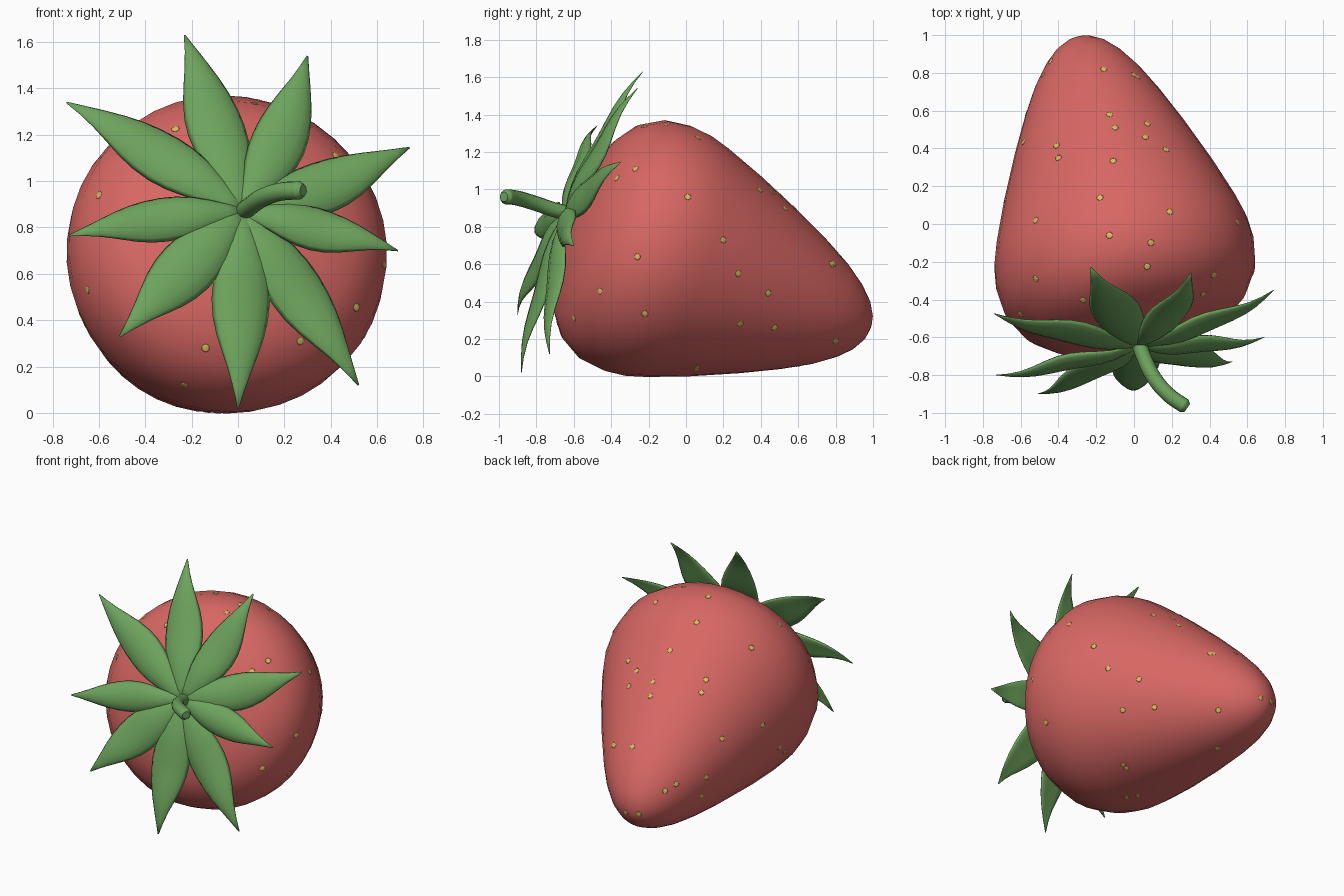
import bpy, bmesh, math
from mathutils import Vector, Matrix
from mathutils.bvhtree import BVHTree

if "Cube" in bpy.data.objects:
    bpy.data.objects.remove(bpy.data.objects["Cube"])


def material(name, rgb):
    m = bpy.data.materials.new(name)
    m.diffuse_color = (*rgb, 1)
    m.use_nodes = True
    m.node_tree.nodes["Principled BSDF"].inputs["Base Color"].default_value = m.diffuse_color
    return m


RED = material("berry red", (0.68, 0.135, 0.125))
GREEN = material("leaf green", (0.155, 0.37, 0.11))
YELLOW = material("seed yellow", (0.72, 0.50, 0.13))


def finish(name, bm, mat):
    bmesh.ops.recalc_face_normals(bm, faces=bm.faces)
    for f in bm.faces:
        f.smooth = True
    me = bpy.data.meshes.new(name)
    bm.to_mesh(me)
    me.materials.append(mat)
    ob = bpy.data.objects.new(name, me)
    bpy.context.collection.objects.link(ob)
    return ob


def loft(bm, rings):
    """Skin a list of closed point rings and cap both ends."""
    rows = [[bm.verts.new(p) for p in ring] for ring in rings]
    n = len(rows[0])
    for a, b in zip(rows, rows[1:]):
        for i in range(n):
            bm.faces.new((a[i], a[(i + 1) % n], b[(i + 1) % n], b[i]))
    bm.faces.new(rows[0])
    bm.faces.new(rows[-1])


# Berry: a profile turned round a tilted axis from stem end to tip
BASE, TIP = Vector((0.035, -0.62, 0.834)), Vector((-0.29, 0.99, 0.255))
AXIS = (TIP - BASE).normalized()
U = AXIS.cross(Vector((0, 0, 1))).normalized()
V = U.cross(AXIS)
PROFILE = [(0.0, 0.02), (0.01, 0.12), (0.03, 0.25), (0.065, 0.39), (0.11, 0.505),
           (0.19, 0.61), (0.31, 0.678), (0.45, 0.695), (0.56, 0.683), (0.67, 0.651),
           (0.89, 0.57), (1.15, 0.46), (1.35, 0.366), (1.50, 0.285), (1.61, 0.208),
           (1.68, 0.14), (1.72, 0.075), (1.735, 0.015)]
SIDES = 40
bm = bmesh.new()
loft(bm, [[BASE + AXIS * t + (U * math.cos(k * math.tau / SIDES) + V * math.sin(k * math.tau / SIDES)) * r
           for k in range(SIDES)] for t, r in PROFILE])
bm.normal_update()
finish("berry", bm, RED)
tree = BVHTree.FromBMesh(bm)

# Seeds: thin discs, dropped onto the berry from each side
RIGHT = [(-.26, .64), (.01, .96), (.2, .73), (.28, .55), (.44, .445), (.29, .28), (.475, .26),
         (.8, .19), (-.22, .335), (-.46, .455), (.78, .6), (-.27, 1.11), (-.37, 1.06), (.06, .05)]
TOP = [(-.13, .58), (-.1, .51), (.07, .53), (.06, .46), (-.41, .415), (-.4, .35), (-.11, .335),
       (.17, .395), (-.18, .14), (.19, .065), (-.52, .02), (-.13, -.06), (.09, -.1), (.07, -.225),
       (-.52, -.29), (-.16, .82), (0, .79)]
FRONT = [(-.27, 1.225), (-.6, .94), (.27, .31), (-.14, .28), (-.23, .12), (-.65, .53)]
BACK_LEFT = [(.245, .27), (.497, .37), (.148, .026), (.116, -.09), (-.11, -.07), (-.04, -.026),
             (-.36, -.206), (.632, .22), (.6, .24)]
BACK_RIGHT = [(.87, .52), (.53, .22), (-.05, .09), (-.045, -.097), (.026, -.084), (.42, 0)]


def slanted(points, heading, pitch):
    """Rays through points on a plane that faces a tilted direction."""
    c, s = math.cos(math.radians(pitch)), math.sin(math.radians(pitch))
    hx, hy = heading
    way, across, up = Vector((hx * c, hy * c, s)), Vector((hy, -hx, 0)), Vector((-hx * s, -hy * s, c))
    return [(across * u + up * v - way * 5, way) for u, v in points]


rays = [((5, y, z), (-1, 0, 0)) for y, z in RIGHT]
rays += [((x, y, 5), (0, 0, -1)) for x, y in TOP]
rays += [((x, -5, z), (0, 1, 0)) for x, z in FRONT]
rays += slanted(BACK_LEFT, (.555, -.832), -28)
rays += slanted(BACK_RIGHT, (-.636, -.772), 30)
seeds = bmesh.new()
for start, way in rays:
    hit, normal, _, _ = tree.ray_cast(Vector(start), Vector(way))
    if hit is None:
        continue
    turn = normal.to_track_quat('Z', 'Y').to_matrix().to_4x4()
    bmesh.ops.create_uvsphere(seeds, u_segments=10, v_segments=6, radius=0.018,
                              matrix=Matrix.Translation(hit) @ turn @ Matrix.Diagonal((1, 1, 0.16, 1)))
finish("seeds", seeds, YELLOW)

# Leaves: pointed, arched blades fanning out from the stem (tip, half width, sideways bend)
HUB = Vector((0.02, -0.645, 0.87))
LEAVES = [((-.23, -.23, 1.63), .128, 0), ((.30, -.26, 1.54), .12, .03), ((.74, -.35, 1.145), .118, .03),
          ((.69, -.60, .70), .10, 0), ((.52, -.73, .12), .125, 0), ((0, -.88, .02), .128, 0),
          ((-.51, -.90, .33), .128, 0), ((-.73, -.80, .765), .10, .01), ((-.74, -.475, 1.34), .12, .01)]
WIDTHS = [.28, .4, .62, .83, .96, 1, .95, .82, .62, .4, .2, .03]
for i, (tip, half, bend) in enumerate(LEAVES):
    run = Vector(tip) - HUB
    side = run.cross(AXIS).normalized()
    out = side.cross(run).normalized()
    if out.dot(AXIS) > 0:
        out.negate()
    rings = []
    for j, w in enumerate(WIDTHS):
        t = j / (len(WIDTHS) - 1)
        arch = 0.035 * math.sin(math.pi * t) + 0.012 * math.sin(3 * math.pi * t)
        mid = HUB + run * t + out * arch - side * bend * math.sin(math.pi * t)
        ring = []
        for k in range(12):
            a = k * math.tau / 12
            lift = w * (0.026 * math.sin(a) - 0.02 * math.cos(a) ** 2)
            ring.append(mid + side * half * w * math.cos(a) + out * lift)
        rings.append(ring)
    leaf = bmesh.new()
    loft(leaf, rings)
    finish(f"leaf_{i + 1}", leaf, GREEN)

# Stem: a short bent tube with a rounded end
curve = bpy.data.curves.new("stem", 'CURVE')
curve.dimensions = '3D'
curve.bevel_depth = 0.04
curve.bevel_resolution = 4
curve.use_fill_caps = True
path = [(0.01, -0.58, 0.86, 1), (0.05, -0.70, 0.89, 1), (0.11, -0.82, 0.93, 1), (0.19, -0.91, 0.955, 1),
        (0.265, -0.962, 0.96, 1), (0.282, -0.974, 0.96, 0.65)]
sp = curve.splines.new('BEZIER')
sp.bezier_points.add(len(path) - 1)
for p, (x, y, z, r) in zip(sp.bezier_points, path):
    p.co = (x, y, z)
    p.radius = r
    p.handle_left_type = p.handle_right_type = 'AUTO'
stem = bpy.data.objects.new("stem", curve)
bpy.context.collection.objects.link(stem)
curve.materials.append(GREEN)
bpy.context.view_layer.objects.active = stem
stem.select_set(True)
bpy.ops.object.convert(target='MESH')
bpy.ops.object.shade_smooth_by_angle(angle=math.radians(60))
